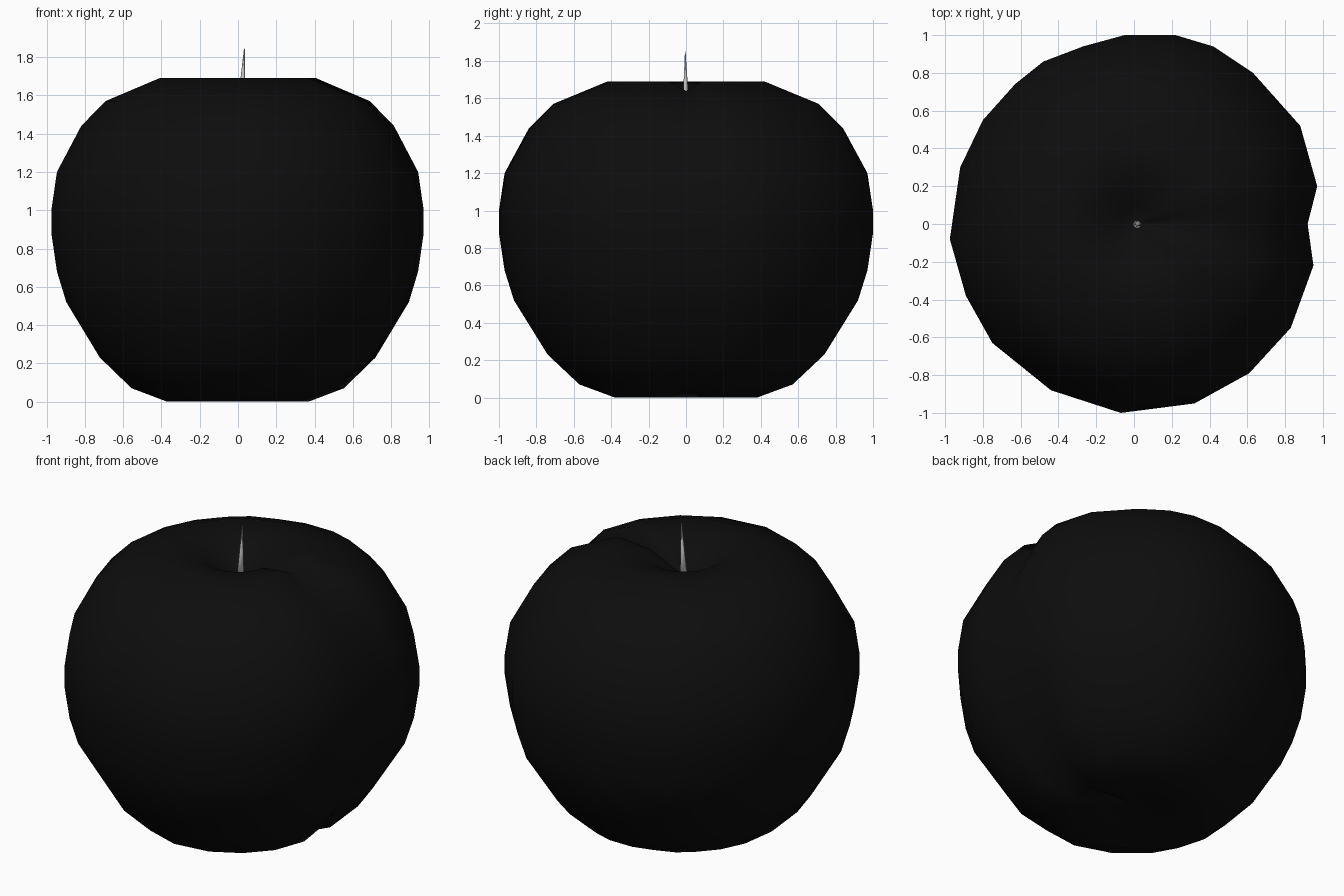
import bpy
import bmesh
from math import hypot, atan2, cos, sin
from mathutils import Vector

default_cube = bpy.data.objects.get("Cube")
if default_cube:
    bpy.data.objects.remove(default_cube, do_unlink=True)


def make_material(name, colour):
    material = bpy.data.materials.new(name)
    material.use_nodes = True
    material.diffuse_color = colour
    shader = next(n for n in material.node_tree.nodes if n.type == "BSDF_PRINCIPLED")
    shader.inputs["Base Color"].default_value = colour
    return material


def make_lofted_object(name, rings, material, start=None, end=None):
    """Skin a stack of equal rings and close both ends, at a pole if one is given."""
    bm = bmesh.new()
    loops = [[bm.verts.new(point) for point in ring] for ring in rings]
    count = len(loops[0])
    for lower, upper in zip(loops, loops[1:]):
        for i in range(count):
            j = (i + 1) % count
            bm.faces.new((lower[i], lower[j], upper[j], upper[i]))
    for loop, pole in ((loops[0], start), (loops[-1], end)):
        if pole is None:
            bm.faces.new(loop)
        else:
            tip = bm.verts.new(pole)
            for i in range(count):
                bm.faces.new((loop[i], loop[(i + 1) % count], tip))
    bmesh.ops.recalc_face_normals(bm, faces=bm.faces[:])
    mesh = bpy.data.meshes.new(name)
    bm.to_mesh(mesh)
    bm.free()
    mesh.materials.append(material)
    mesh.shade_smooth()
    obj = bpy.data.objects.new(name, mesh)
    bpy.context.collection.objects.link(obj)
    return obj


black_skin = make_material("black skin", (0.004, 0.004, 0.004, 1))
grey_stem = make_material("grey stem", (0.6, 0.6, 0.6, 1))

# Fruit body: slightly uneven plan outline, starting at the cleft on the +x side
outline = [(.978, 0), (.97, .2), (.88, .52), (.63, .8), (.42, .94), (.22, 1), (-.05, 1),
           (-.27, .94), (-.48, .86), (-.63, .74), (-.8, .55), (-.92, .3), (-.975, -.08),
           (-.89, -.38), (-.75, -.63), (-.44, -.88), (-.07, -1), (.32, -.95),
           (.61, -.79), (.83, -.55), (.95, -.22)]

# Half profile (radius, height), from the bottom dimple up to the stem hollow
profile = [(.18, .04), (.38, 0), (.57, .07), (.74, .23), (.92, .52), (.97, .68), (1, .88),
           (1, 1), (.97, 1.2), (.84, 1.44), (.71, 1.57), (.42, 1.69), (.22, 1.65),
           (.08, 1.56)]

centre = Vector((0, 0, .85))
cleft_scale = .94

body_rings = []
for radius, height in profile:
    ring = [Vector((x * radius, y * radius, height)) for x, y in outline]
    ring[0] = centre + (ring[0] - centre) * cleft_scale
    body_rings.append(ring)

make_lofted_object("fruit_body", body_rings, black_skin,
                   start=(0, 0, .07), end=(0, 0, 1.52))

# Stem: thin tapering stalk that leans a little to one side
stem_sides = 6
stem_base, stem_tip = Vector((.015, 0, 1.5)), Vector((.034, -.004, 1.85))
stem_rings = []
for step in (0, .5, .96):
    middle = stem_base.lerp(stem_tip, step)
    size = .022 * (1 - step) + .002
    turns = [6.2832 * i / stem_sides for i in range(stem_sides)]
    stem_rings.append([middle + Vector((cos(a), sin(a), 0)) * size for a in turns])

make_lofted_object("stem", stem_rings, grey_stem, end=stem_tip)
